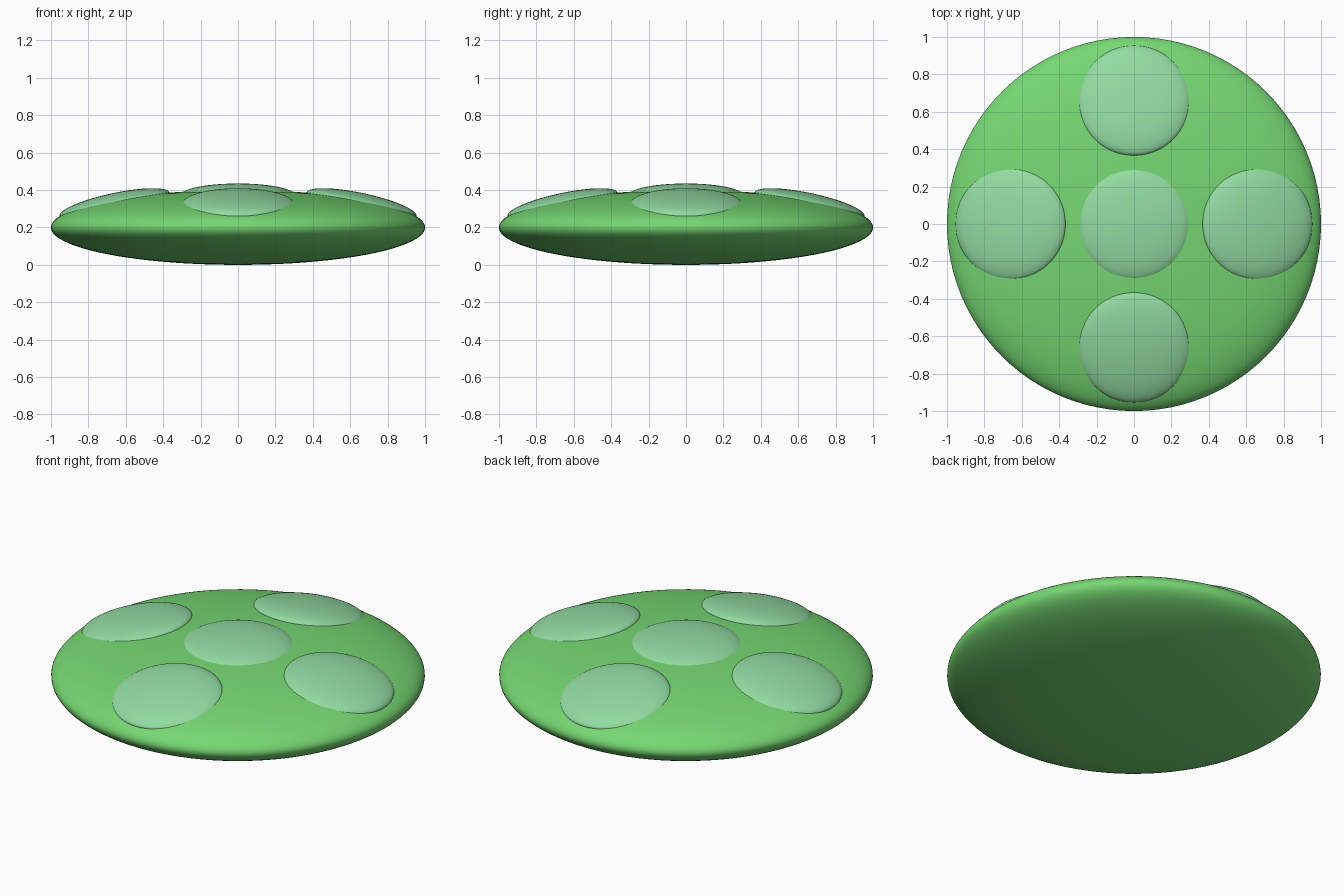
import bpy
import math

if "Cube" in bpy.data.objects:
    bpy.data.objects.remove(bpy.data.objects["Cube"])


def material(name, rgb):
    m = bpy.data.materials.new(name)
    m.diffuse_color = (*rgb, 1.0)
    m.use_nodes = True
    m.node_tree.nodes["Principled BSDF"].inputs["Base Color"].default_value = m.diffuse_color
    return m


body_green = material("body green", (0.18, 0.68, 0.17))
spot_green = material("pale spot green", (0.29, 0.71, 0.36))


def ellipsoid(name, loc, scale, rot, mat, segments, rings):
    bpy.ops.mesh.primitive_uv_sphere_add(segments=segments, ring_count=rings,
                                         radius=1, location=loc, rotation=rot)
    ob = bpy.context.object
    ob.name = name
    ob.scale = scale
    ob.data.materials.append(mat)
    bpy.ops.object.shade_smooth()
    return ob


# Flattened round body
ellipsoid("body", (0, 0, 0.2), (1, 1, 0.2), (0, 0, 0), body_green, 96, 64)

# Centre spot on the crown
SPOT = (0.3, 0.3, 0.06)
ellipsoid("centre_spot", (0, 0, 0.375), SPOT, (0, 0, 0), spot_green, 64, 32)

# Four spots around it, tilted outward to follow the body
for i, side in enumerate(("right", "back", "left", "front")):
    a = i * math.pi / 2
    ellipsoid(side + "_spot", (0.66 * math.cos(a), 0.66 * math.sin(a), 0.324),
              SPOT, (0, math.radians(12), a), spot_green, 64, 32)
